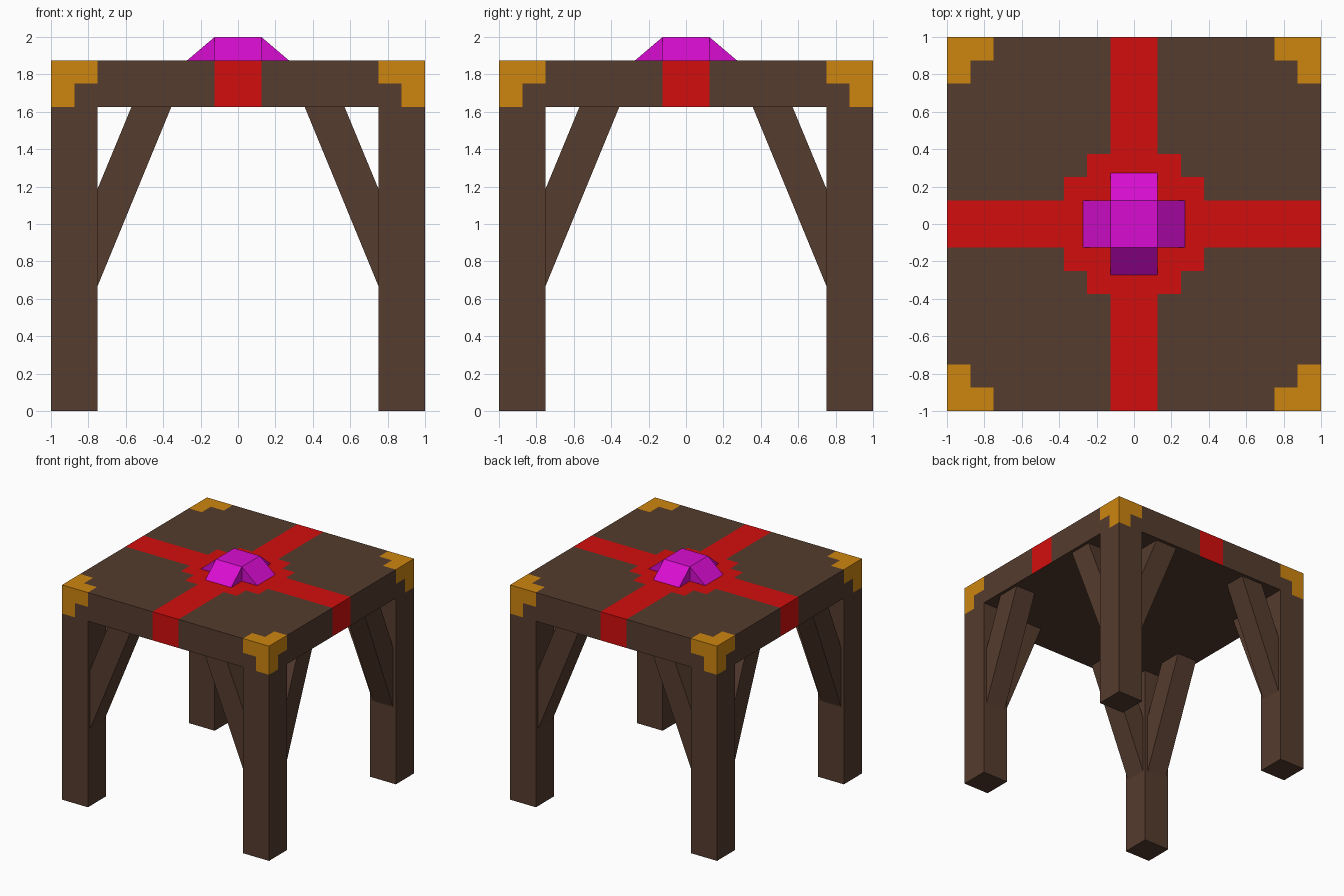
import bpy, bmesh

if "Cube" in bpy.data.objects:
    bpy.data.objects.remove(bpy.data.objects["Cube"])

U = 0.125            # pattern unit
BOTTOM, TOP = 1.625, 1.875


def material(name, rgb):
    m = bpy.data.materials.new(name)
    m.diffuse_color = (*rgb, 1)
    m.use_nodes = True
    m.node_tree.nodes["Principled BSDF"].inputs["Base Color"].default_value = m.diffuse_color
    return m


wood = material("dark_wood", (0.091, 0.045, 0.0275))
red = material("red_cloth", (0.65, 0.0042, 0.0042))
gold = material("gold_trim", (0.61, 0.236, 0.005))
magenta = material("magenta_gem", (0.69, 0.004, 0.64))


def finish(name, bm, *mats):
    bmesh.ops.recalc_face_normals(bm, faces=bm.faces)
    me = bpy.data.meshes.new(name)
    bm.to_mesh(me)
    bm.free()
    ob = bpy.data.objects.new(name, me)
    for m in mats:
        me.materials.append(m)
    bpy.context.collection.objects.link(ob)
    return ob


def add_box(bm, lo, hi):
    verts = bmesh.ops.create_cube(bm, size=1)["verts"]
    for v in verts:
        for i in range(3):
            v.co[i] = hi[i] if v.co[i] > 0 else lo[i]


def add_prism(bm, profile, place, a, b):
    """Extrude a 2D profile from a to b; place maps (u, w, depth) to xyz."""
    ends = [[bm.verts.new(place(u, w, d)) for u, w in profile] for d in (a, b)]
    bm.faces.new(ends[0])
    bm.faces.new(ends[1])
    n = len(profile)
    for i in range(n):
        j = (i + 1) % n
        bm.faces.new((ends[0][i], ends[0][j], ends[1][j], ends[1][i]))


# Table top: box sliced on the pattern grid, then coloured by position
bm = bmesh.new()
add_box(bm, (-1, -1, BOTTOM), (1, 1, TOP))
cuts = [(axis, k * U) for axis in (0, 1) for k in (-7, -6, -3, -2, -1, 1, 2, 3, 6, 7)]
for axis, pos in cuts + [(2, TOP - U)]:
    co, no = [0, 0, 0], [0, 0, 0]
    co[axis], no[axis] = pos, 1
    bmesh.ops.bisect_plane(bm, geom=bm.verts[:] + bm.edges[:] + bm.faces[:],
                           plane_co=co, plane_no=no)
bm.normal_update()
for f in bm.faces:
    c = f.calc_center_median()
    small, big = sorted((abs(c.x), abs(c.y)))
    if f.normal.z < -0.5:
        continue                                     # plain underside
    if f.normal.z > 0.5:
        if small < U or (small < 2 * U and big < 3 * U):
            f.material_index = 1                     # cross and centre medallion
        elif small > 6 * U and big > 7 * U:
            f.material_index = 2                     # corner trim
    elif small < U:
        f.material_index = 1                         # cross hanging over the edge
    elif small > 7 * U or (small > 6 * U and c.z > TOP - U):
        f.material_index = 2
bmesh.ops.dissolve_limit(bm, angle_limit=0.01, verts=bm.verts[:], edges=bm.edges[:],
                         delimit={'MATERIAL', 'NORMAL'})
finish("table_top", bm, wood, red, gold)

# Legs and their diagonal braces, one pair of braces per leg
BRACE = [(0.75, 0.67), (0.75, 1.19), (0.57, BOTTOM), (0.357, BOTTOM)]
for sx, side in ((-1, "left"), (1, "right")):
    for sy, end in ((-1, "front"), (1, "back")):
        bm = bmesh.new()
        add_box(bm, (min(sx, sx * 0.75), min(sy, sy * 0.75), 0),
                (max(sx, sx * 0.75), max(sy, sy * 0.75), BOTTOM))
        finish(f"leg_{end}_{side}", bm, wood)
        bm = bmesh.new()
        add_prism(bm, BRACE, lambda u, w, d: (sx * u, sy * d, w), 0.778, 0.972)
        add_prism(bm, BRACE, lambda u, w, d: (sx * d, sy * u, w), 0.778, 0.972)
        finish(f"braces_{end}_{side}", bm, wood)

# Cross-shaped gem: flat square top with a sloping arm on each side
bm = bmesh.new()
h, r = U, 0.272
top = {(x, y): bm.verts.new((x * h, y * h, 2)) for x in (-1, 1) for y in (-1, 1)}
base = {(x, y): bm.verts.new((x * h, y * h, TOP)) for x in (-1, 1) for y in (-1, 1)}
ring = [(-1, -1), (1, -1), (1, 1), (-1, 1)]
bm.faces.new([top[k] for k in ring])
bm.faces.new([base[k] for k in ring])
for i in range(4):
    p, q = ring[i], ring[(i + 1) % 4]
    ox, oy = (p[0] + q[0]) / 2, (p[1] + q[1]) / 2    # outward direction
    a, b = [bm.verts.new((k[0] * h + ox * (r - h), k[1] * h + oy * (r - h), TOP))
            for k in (p, q)]
    bm.faces.new((a, b, top[q], top[p]))             # slope
    bm.faces.new((base[p], base[q], b, a))           # underside
    bm.faces.new((a, top[p], base[p]))               # vertical cheeks
    bm.faces.new((b, base[q], top[q]))
finish("gem", bm, magenta)
